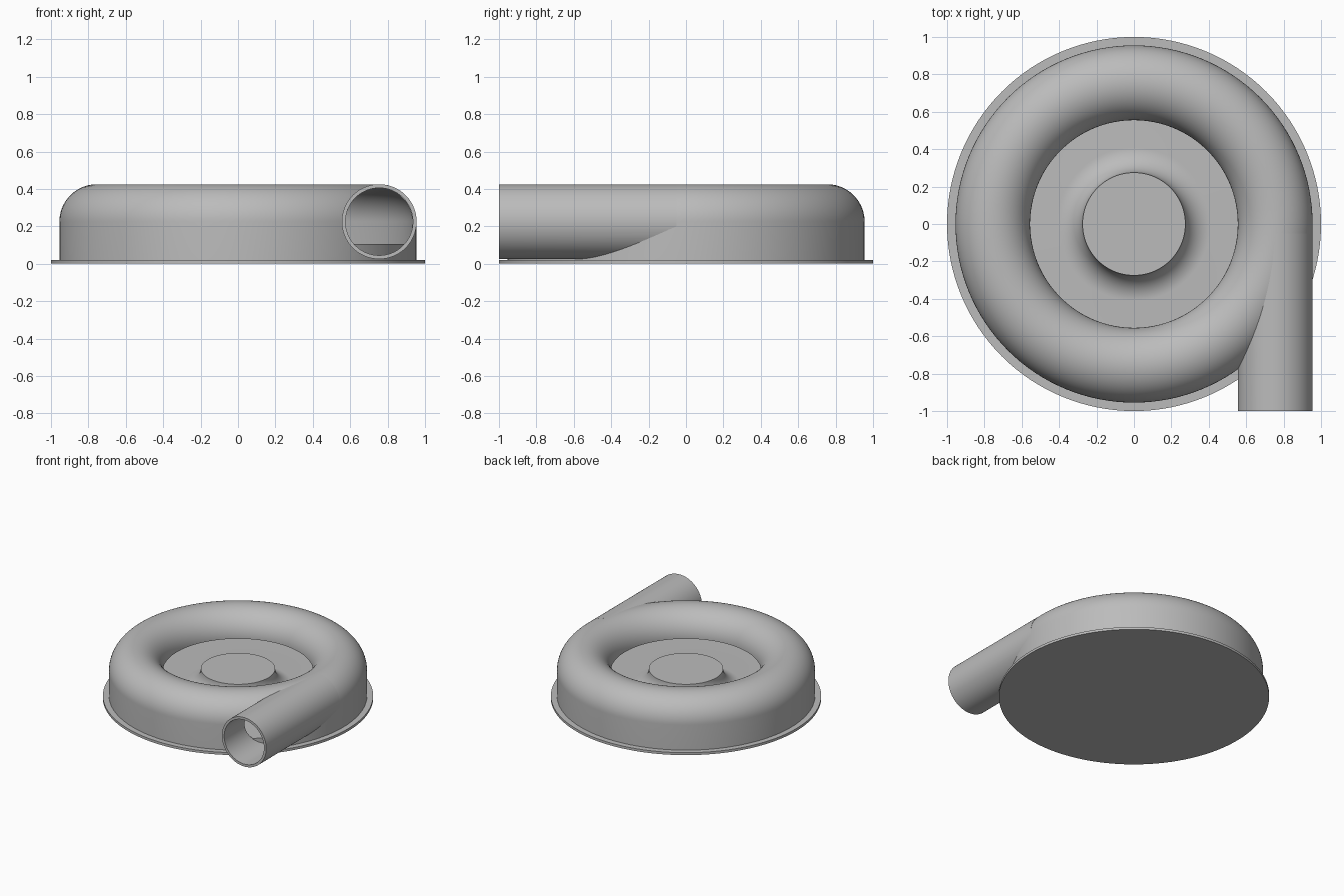
import bpy, bmesh
from math import pi, sin, cos, radians
from mathutils import Matrix, Vector

if "Cube" in bpy.data.objects:
    bpy.data.objects.remove(bpy.data.objects["Cube"])

SEGMENTS = 128
RING = 0.755       # radius of the volute centreline
MID = 0.225        # height of the volute centreline
OUTER, INNER = 0.2, 0.18
PLATE, FLOOR, HUB_TOP = 0.02, 0.105, 0.24

grey = bpy.data.materials.new("casting_grey")
grey.use_nodes = True
colour = (0.5, 0.5, 0.5, 1)
grey.diffuse_color = colour
grey.node_tree.nodes["Principled BSDF"].inputs["Base Color"].default_value = colour


def finish(name, bm):
    bmesh.ops.remove_doubles(bm, verts=bm.verts, dist=1e-5)
    bmesh.ops.recalc_face_normals(bm, faces=bm.faces)
    mesh = bpy.data.meshes.new(name)
    bm.to_mesh(mesh)
    bm.free()
    mesh.materials.append(grey)
    obj = bpy.data.objects.new(name, mesh)
    bpy.context.collection.objects.link(obj)
    return obj


def lathe(name, profile, closed=False):
    """Spin a (radius, height) profile about the vertical axis."""
    bm = bmesh.new()
    verts = [bm.verts.new((r, 0, z)) for r, z in profile]
    edges = [bm.edges.new(pair) for pair in zip(verts, verts[1:])]
    if closed:
        edges.append(bm.edges.new((verts[-1], verts[0])))
    bmesh.ops.spin(bm, geom=verts + edges, cent=(0, 0, 0), axis=(0, 0, 1),
                   angle=2 * pi, steps=SEGMENTS, use_merge=True)
    return finish(name, bm)


def arc(cx, cz, radius, start, end, steps):
    angles = [radians(start + (end - start) * i / steps) for i in range(steps + 1)]
    return [(cx + radius * cos(a), cz + radius * sin(a)) for a in angles]


def lay_along_y(obj, y):
    """Turn a lathed part so its axis runs along y through the outlet."""
    obj.data.transform(Matrix.Translation(Vector((RING, y, MID)))
                       @ Matrix.Rotation(-pi / 2, 4, 'X'))
    return obj


def cut(obj, cutter):
    mod = obj.modifiers.new("cut", 'BOOLEAN')
    mod.operation = 'DIFFERENCE'
    mod.solver = 'EXACT'
    mod.object = cutter
    bpy.context.view_layer.objects.active = obj
    bpy.ops.object.modifier_apply(modifier=mod.name)
    bpy.data.objects.remove(cutter)


# Thin round mounting plate
plate = lathe("base_plate", [(0, 0), (1, 0), (1, PLATE), (0, PLATE)])

# Raised floor flaring up into the central hub
fillet = HUB_TOP - FLOOR
hub_edge = 0.275
floor = lathe("floor_and_hub",
              [(0, PLATE), (0.94, PLATE), (0.94, FLOOR)]
              + arc(hub_edge + fillet, HUB_TOP, fillet, 270, 180, 16)
              + [(0, HUB_TOP)])

# Ring-shaped casing shell, open in the middle
casing = lathe("volute_casing",
               [(RING + OUTER, PLATE)] + arc(RING, MID, OUTER, 0, 180, 40)
               + arc(RING, MID, INNER, 180, 0, 40) + [(RING + INNER, PLATE)],
               closed=True)
bore = lay_along_y(lathe("bore_cutter", [(0, 0), (INNER, 0), (INNER, 1.02), (0, 1.02)]), -1.1)
cut(casing, bore)

# Tangential outlet pipe, trimmed inside the casing
pipe = lay_along_y(lathe("outlet_pipe",
                         [(OUTER, 0), (OUTER, 0.95), (INNER, 0.95), (INNER, 0)],
                         closed=True), -1)
middle = (OUTER + INNER) / 2
cavity = lathe("cavity_cutter",
               [(0, -0.1), (RING + middle, -0.1)]
               + arc(RING, MID, middle, 0, 180, 40) + [(0, MID)])
cut(pipe, cavity)

# Smooth the curved walls and keep the rims crisp
for obj in (plate, floor, casing, pipe):
    bpy.ops.object.select_all(action='DESELECT')
    obj.select_set(True)
    bpy.context.view_layer.objects.active = obj
    bpy.ops.object.shade_smooth_by_angle(angle=radians(30))
